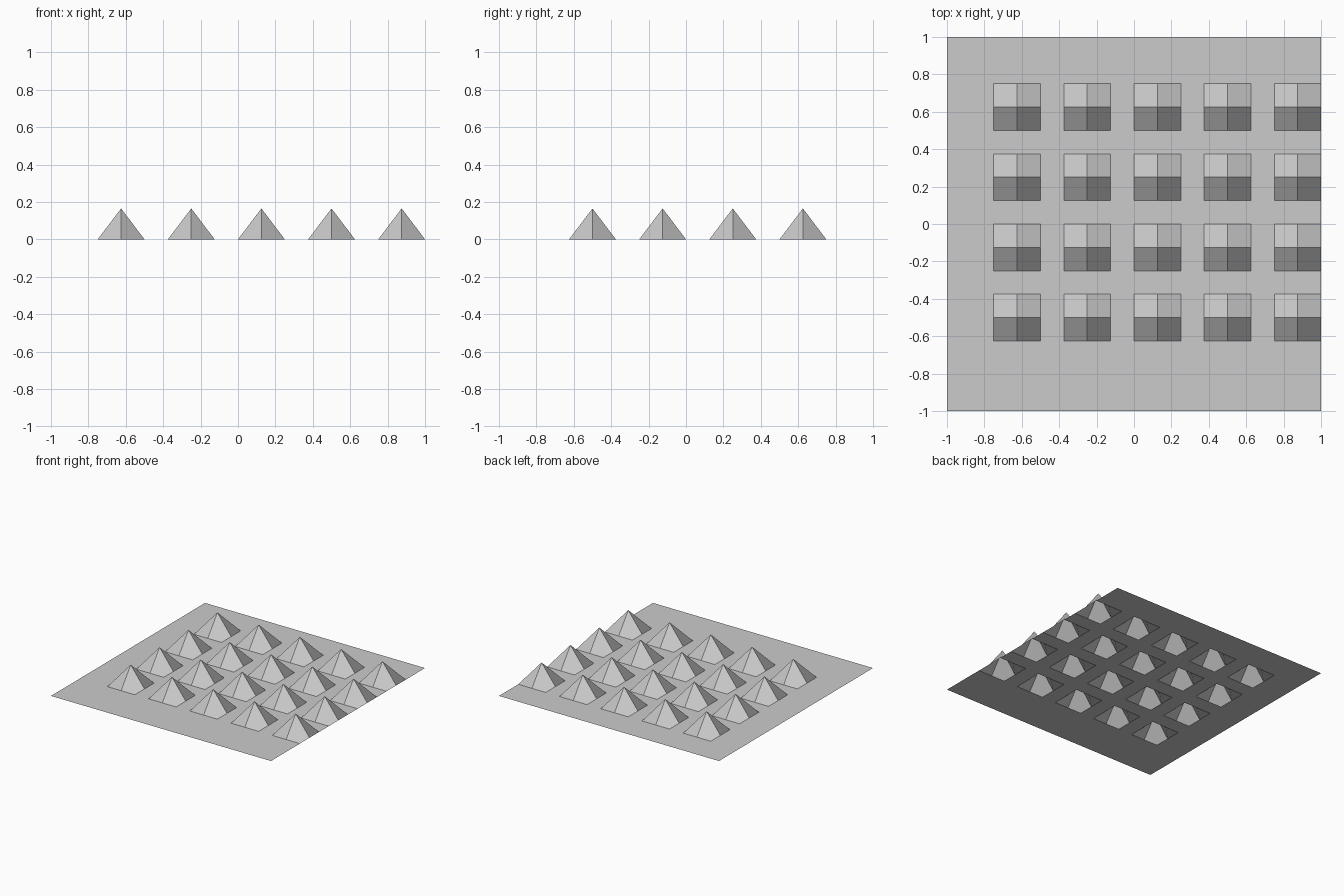
import bpy

if "Cube" in bpy.data.objects:
    bpy.data.objects.remove(bpy.data.objects["Cube"])

CELL = 0.125      # grid cell size
HEIGHT = 0.165    # spike height

# Flat 16 x 16 sheet
bpy.ops.mesh.primitive_grid_add(x_subdivisions=16, y_subdivisions=16, size=2)
sheet = bpy.context.object
sheet.name = "spiked_sheet"

# Every third grid vertex is pulled up into a spike
peak_columns = range(3, 16, 3)
peak_rows = range(4, 14, 3)
for v in sheet.data.vertices:
    column = round((v.co.x + 1) / CELL)
    row = round((v.co.y + 1) / CELL)
    if column in peak_columns and row in peak_rows:
        v.co.z = HEIGHT
sheet.data.update()
